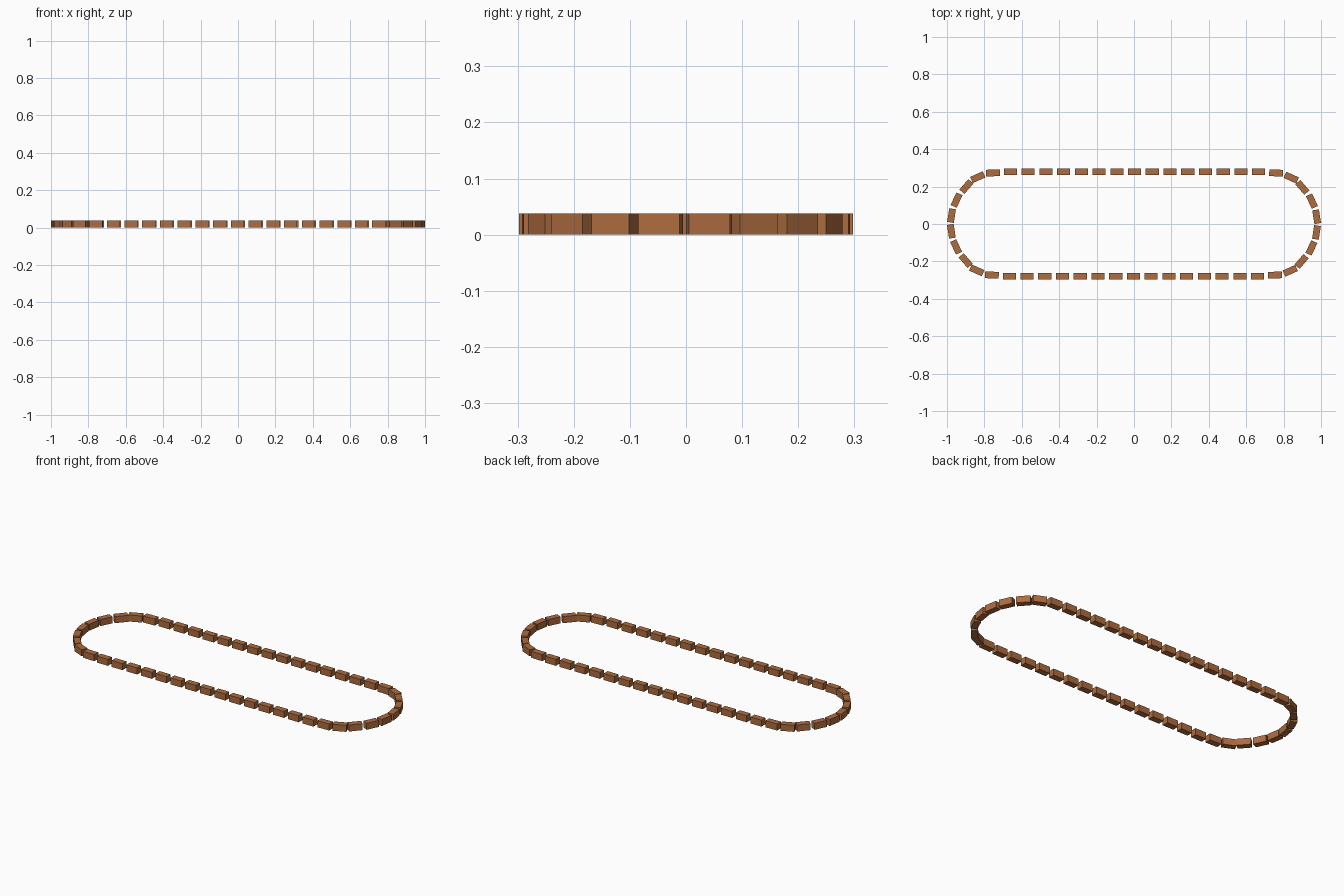
import bpy
from math import radians, sin, cos

if "Cube" in bpy.data.objects:
    bpy.data.objects.remove(bpy.data.objects["Cube"])

L, W, H = 0.074, 0.036, 0.038
SHIFT = 0.003            # small clockwise phase of the blocks along the loop

brick = bpy.data.materials.new("brick_brown")
brick.diffuse_color = (0.42, 0.15, 0.05, 1)
brick.use_nodes = True
brick.node_tree.nodes["Principled BSDF"].inputs["Base Color"].default_value = brick.diffuse_color


def block(name, x, y, angle, length=L):
    """Box lying on the ground, long side along the given angle."""
    a = radians(angle)
    # shift clockwise around the loop
    s = -SHIFT if (x * -sin(0) + (x * sin(a) - y * cos(a))) > 0 else SHIFT
    bpy.ops.mesh.primitive_cube_add(
        size=1, location=(x + s * cos(a), y + s * sin(a), H / 2), rotation=(0, 0, a))
    ob = bpy.context.object
    ob.name = name
    ob.scale = (length, W, H)
    ob.data.materials.append(brick)


# straight rows, front and back
for side, y in (("front", -0.28), ("back", 0.28)):
    for i in range(-7, 8):
        block(side + "_row_block", i * 0.0948, y, 0, 0.07)

# rounded ends: one quarter (x, y, tilt), mirrored to all four corners
quarter = [(0.757, 0.273, 2), (0.838, 0.249, 24), (0.898, 0.198, 49),
           (0.950, 0.125, 65), (0.976, 0.042, 81)]
for sx in (-1, 1):
    for sy in (-1, 1):
        for x, y, tilt in quarter:
            block("end_curve_block", sx * x, sy * y, -sx * sy * tilt)
